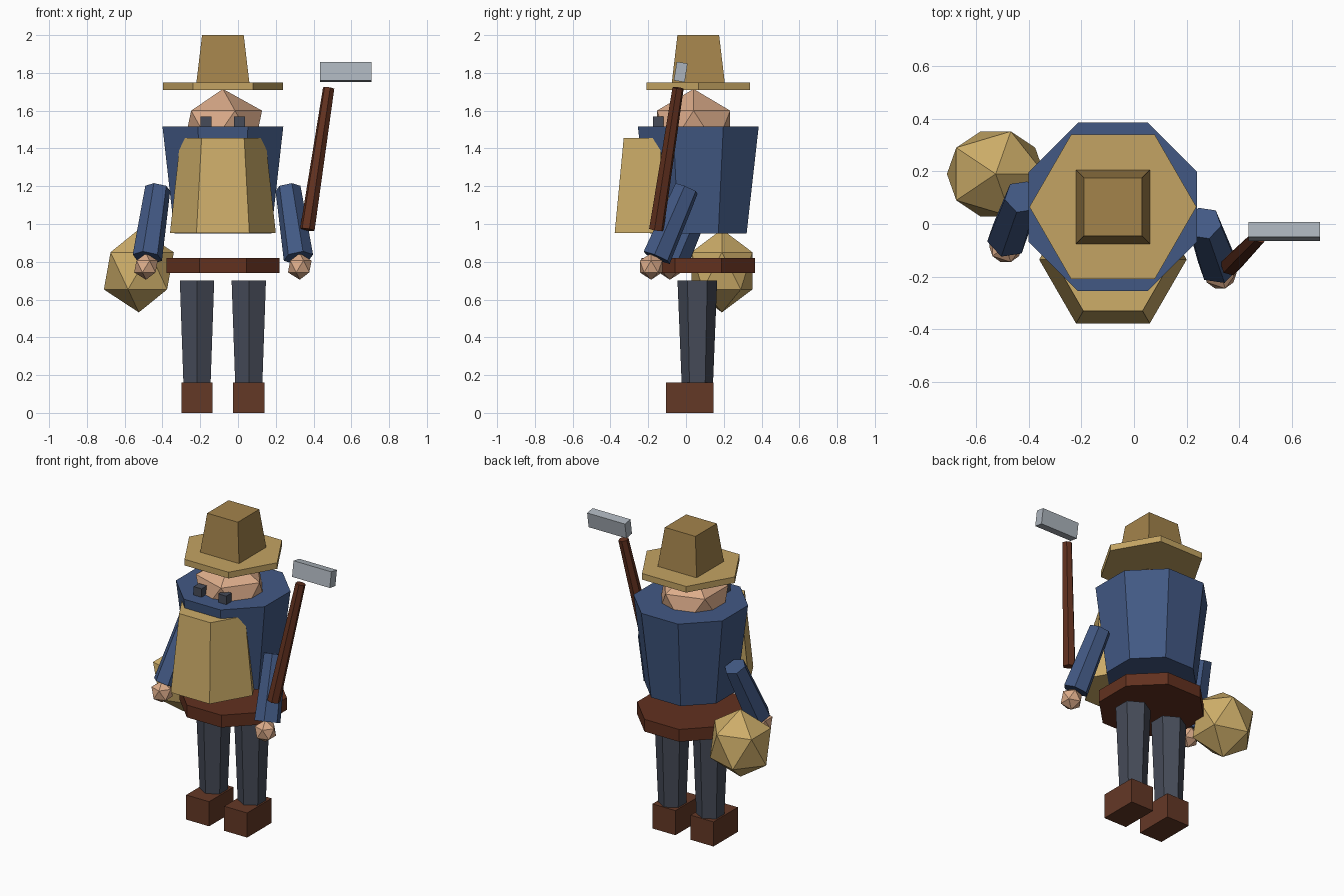
import bpy
from math import radians
from mathutils import Vector

cube = bpy.data.objects.get("Cube")
if cube:
    bpy.data.objects.remove(cube, do_unlink=True)


def material(name, rgb):
    """Flat material from an 8-bit display colour."""
    linear = [((c / 255 + 0.055) / 1.055) ** 2.4 for c in rgb] + [1]
    mat = bpy.data.materials.new(name)
    mat.use_nodes = True
    mat.diffuse_color = linear
    shader = mat.node_tree.nodes["Principled BSDF"]
    shader.inputs["Base Color"].default_value = linear
    shader.inputs["Roughness"].default_value = 0.9
    return mat


blue = material("blue_cloth", (66, 89, 132))
canvas = material("tan_canvas", (205, 173, 105))
straw = material("straw", (196, 164, 99))
felt = material("brown_felt", (163, 131, 75))
skin = material("skin", (220, 172, 138))
leather = material("boot_leather", (100, 56, 38))
wood = material("dark_wood", (98, 49, 31))
slate = material("slate_cloth", (70, 75, 88))
steel = material("steel", (172, 180, 188))

CX, CY = -0.08, 0.065   # body axis


def finish(name, mat):
    obj = bpy.context.object
    obj.name = obj.data.name = name
    obj.data.materials.append(mat)
    return obj


def rod(name, mat, sides, bottom, top, r_bottom, r_top, spin=0):
    """Tapered prism between two points."""
    a, b = Vector(bottom), Vector(top)
    bpy.ops.mesh.primitive_cone_add(vertices=sides, radius1=r_bottom, radius2=r_top,
                                    depth=(b - a).length, location=(a + b) / 2)
    obj = finish(name, mat)
    if (b - a).xy.length < 1e-5:
        obj.rotation_euler.z = radians(spin)
    else:
        obj.rotation_euler = (b - a).to_track_quat('Z', 'Y').to_euler()
    return obj


def upright(name, mat, sides, x, y, z0, z1, r0, r1, spin=0):
    return rod(name, mat, sides, (x, y, z0), (x, y, z1), r0, r1, spin)


def box(name, mat, location, size, tilt=0):
    bpy.ops.mesh.primitive_cube_add(size=1, location=location,
                                    rotation=(radians(tilt), 0, 0))
    obj = finish(name, mat)
    obj.scale = size
    return obj


def nugget(name, mat, location, size):
    bpy.ops.mesh.primitive_ico_sphere_add(subdivisions=1, radius=1, location=location)
    obj = finish(name, mat)
    obj.scale = size
    return obj


# Body
upright("torso", blue, 8, CX, CY, 0.95, 1.515, 0.277, 0.346, 22.5)
upright("apron", canvas, 6, CX, -0.135, 0.952, 1.455, 0.28, 0.225, 30)
upright("belt", wood, 8, CX, CY, 0.74, 0.82, 0.324, 0.324, 22.5)

# Legs, boots and eyes
for side, s in (("right", -1), ("left", 1)):
    x = CX + s * 0.137
    upright(side + "_leg", slate, 6, x, 0.06, 0.155, 0.70, 0.083, 0.105)
    box(side + "_boot", leather, (x, 0.02, 0.08), (0.165, 0.25, 0.16))
    box(side + "_eye", slate, (CX + s * 0.089, -0.147, 1.54), (0.058, 0.055, 0.06))

# Arms and hands, one swung further forward
for side, s, y in (("right", -1, 0.1), ("left", 1, 0)):
    rod(side + "_arm", blue, 6, (CX + s * 0.4, y - 0.155, 0.822),
        (CX + s * 0.345, y + 0.003, 1.188), 0.08, 0.068)
    nugget(side + "_hand", skin, (CX + s * 0.407, y - 0.185, 0.775), (0.07, 0.07, 0.07))

# Head and hat
nugget("head", skin, (CX, 0.04, 1.507), (0.232, 0.228, 0.208))
upright("hat_brim", straw, 6, CX, CY, 1.71, 1.75, 0.317, 0.317, 30)
upright("hat_crown", felt, 4, CX, CY, 1.75, 2.0, 0.198, 0.156, 45)

# Sack by the right hand
nugget("sack", canvas, (-0.525, 0.19, 0.752), (0.207, 0.19, 0.22))

# Hammer by the left hand
rod("hammer_handle", wood, 6, (0.367, -0.157, 0.97), (0.48, -0.042, 1.72), 0.04, 0.031)
box("hammer_head", steel, (0.57, -0.028, 1.805), (0.272, 0.058, 0.1), -9)
